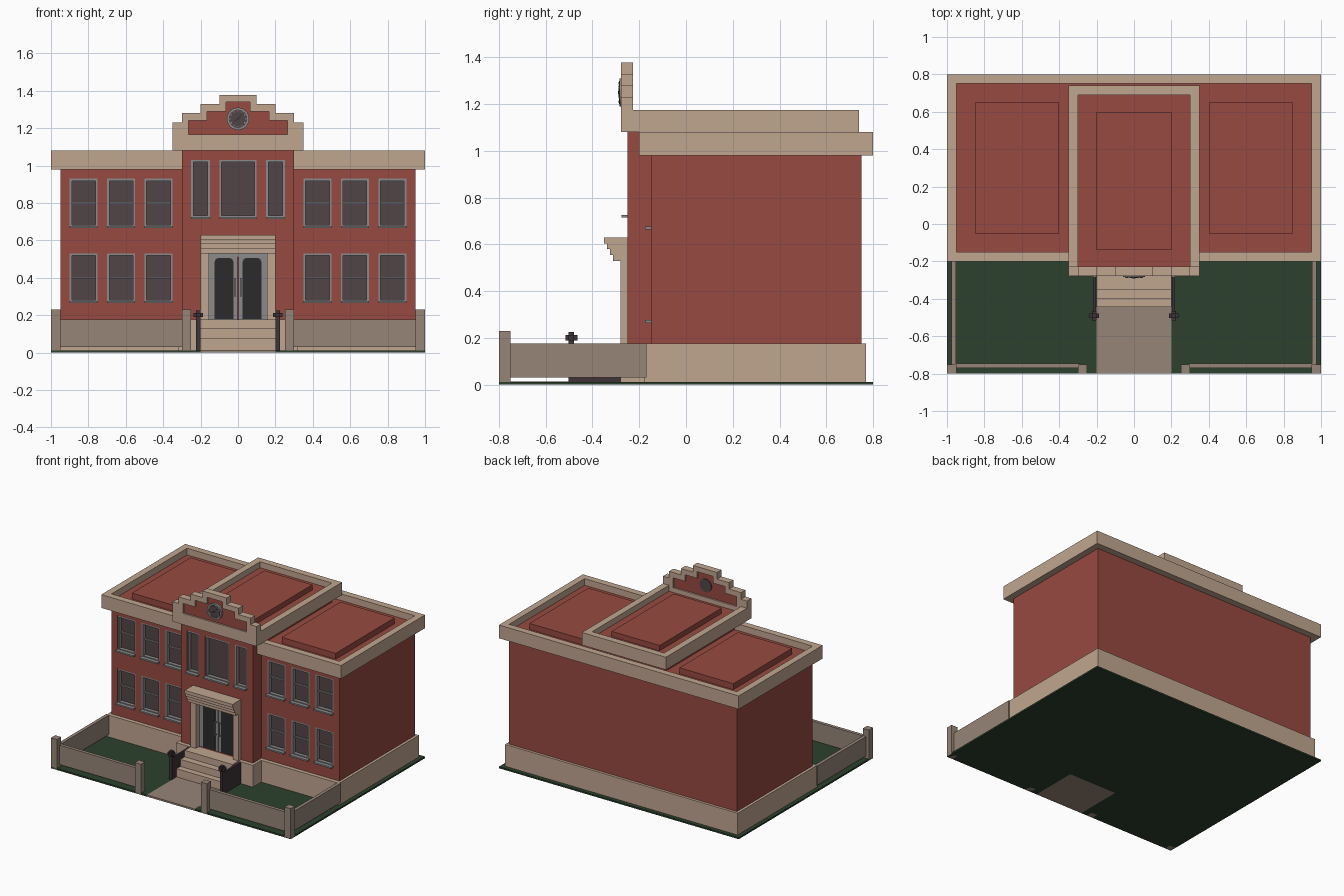
import bpy, bmesh, math

if "Cube" in bpy.data.objects:
    bpy.data.objects.remove(bpy.data.objects["Cube"], do_unlink=True)


def material(name, r, g, b):
    m = bpy.data.materials.new(name)
    m.use_nodes = True
    m.diffuse_color = (r, g, b, 1)
    m.node_tree.nodes["Principled BSDF"].inputs["Base Color"].default_value = (r, g, b, 1)
    return m


BRICK = material("red brick", 0.31, 0.068, 0.052)
STONE = material("tan stone", 0.53, 0.38, 0.28)
TAUPE = material("taupe stone", 0.31, 0.235, 0.19)
GRASS = material("dark green grass", 0.025, 0.051, 0.026)
GREY = material("grey trim", 0.26, 0.26, 0.26)
GLASS = material("brown window glass", 0.085, 0.06, 0.062)
BLACK = material("black door glass", 0.024, 0.024, 0.025)
IRON = material("dark iron", 0.047, 0.033, 0.037)


def finish(bm, name, mat):
    bmesh.ops.recalc_face_normals(bm, faces=bm.faces)
    me = bpy.data.meshes.new(name)
    bm.to_mesh(me)
    bm.free()
    me.materials.append(mat)
    ob = bpy.data.objects.new(name, me)
    bpy.context.collection.objects.link(ob)
    return ob


def boxes(name, mat, *bounds):
    """One object of boxes, each given as x0, x1, y0, y1, z0, z1."""
    bm = bmesh.new()
    for x0, x1, y0, y1, z0, z1 in bounds:
        vs = bmesh.ops.create_cube(bm, size=1)["verts"]
        for v in vs:
            v.co = (x1 if v.co.x > 0 else x0, y1 if v.co.y > 0 else y0,
                    z1 if v.co.z > 0 else z0)
    return finish(bm, name, mat)


def prism(name, mat, pts, a, b, axis="y"):
    """Extrude an outline in xz along y, in yz along x, or in xy along z."""
    place = {"y": lambda p, t: (p[0], t, p[1]),
             "x": lambda p, t: (t, p[0], p[1]),
             "z": lambda p, t: (p[0], p[1], t)}[axis]
    bm = bmesh.new()
    lo = [bm.verts.new(place(p, a)) for p in pts]
    hi = [bm.verts.new(place(p, b)) for p in pts]
    bm.faces.new(lo)
    bm.faces.new(hi[::-1])
    for i in range(len(pts)):
        j = (i + 1) % len(pts)
        bm.faces.new((lo[i], lo[j], hi[j], hi[i]))
    return finish(bm, name, mat)


def cut(ob, cutter):
    cutter.hide_render = True
    mod = ob.modifiers.new("opening", "BOOLEAN")
    mod.operation, mod.solver, mod.object = "DIFFERENCE", "EXACT", cutter
    bpy.context.view_layer.objects.active = ob
    bpy.ops.object.modifier_apply(modifier=mod.name)
    bpy.data.objects.remove(cutter, do_unlink=True)


def ring(x, y0, y1, w, z0, z1):
    """Rectangular parapet, symmetric in x."""
    return [(-x, x, y1 - w, y1, z0, z1), (-x, x, y0, y0 + w, z0, z1),
            (-x, -x + w, y0 + w, y1 - w, z0, z1), (x - w, x, y0 + w, y1 - w, z0, z1)]


def frame(x0, x1, z0, z1, y0, y1, w):
    return [(x0, x0 + w, y0, y1, z0, z1), (x1 - w, x1, y0, y1, z0, z1),
            (x0 + w, x1 - w, y0, y1, z0, z0 + w), (x0 + w, x1 - w, y0, y1, z1 - w, z1)]


def circle(x, z, r, n=24):
    return [(x + r * math.cos(math.tau * i / n), z + r * math.sin(math.tau * i / n))
            for i in range(n)]


# Lawn with a paved path let into it
prism("lawn", GRASS, [(-1, -.8), (-.2, -.8), (-.2, -.44), (.2, -.44), (.2, -.8),
                      (1, -.8), (1, .8), (-1, .8)], 0, .012, "z")
boxes("path", TAUPE, (-.2, .2, -.8, -.44, 0, .013))

# Plinth, walls and flat roofs
boxes("plinth", STONE, (-.97, .97, -.18, .77, .01, .176), (-.32, .32, -.28, -.1, .01, .176))
main_wall = boxes("main_walls", BRICK, (-.95, .95, -.15, .75, .17, 1.03))
centre_wall = boxes("centre_walls", BRICK, (-.3, .3, -.25, .69, .17, 1.13))
boxes("main_parapet", STONE, *ring(1, -.2, .8, .05, .98, 1.08))
boxes("centre_parapet", STONE, *ring(.35, -.25, .74, .05, 1.08, 1.175)[:1],
      *[(x, x + .05, -.23, .69, 1.08, 1.175) for x in (-.35, .3)])
boxes("roof_panels", BRICK, (-.85, -.4, -.05, .65, 1.02, 1.075),
      (.4, .85, -.05, .65, 1.02, 1.075), (-.2, .2, -.14, .6, 1.12, 1.17))

# Window openings
wing = [(s * c - .075, s * c + .075, z, z + .26)
        for s in (-1, 1) for c in (.425, .625, .825) for z in (.27, .67)]
centre = [(-.25, -.15, .72, 1.03), (-.1, .1, .72, 1.03), (.15, .25, .72, 1.03)]
cut(main_wall, boxes("cutter", BRICK, *[(a, b, -.2, -.11, c, d) for a, b, c, d in wing]))
cut(centre_wall, boxes("cutter", BRICK, (-.155, .155, -.3, -.21, .176, .53),
                       *[(a, b, -.3, -.21, c, d) for a, b, c, d in centre]))

# Window frames, panes and sills
for label, group, y in (("wing", wing, -.15), ("centre", centre, -.25)):
    frames, sills, panes = [], [], []
    for a, b, c, d in group:
        frames += frame(a, b, c, d, y + .003, y + .04, .012)
        sills.append((a, b, y - .025, y + .03, c - .005, c + .006))
        panes.append((a, b, y + .03, y + .036, c, d))
        if label == "wing":
            m = (c + d) / 2
            frames.append((a, b, y + .018, y + .032, m - .005, m + .005))
    boxes(label + "_window_frames", GREY, *frames)
    boxes(label + "_window_sills", GREY, *sills)
    boxes(label + "_window_panes", GLASS, *panes)

# Entrance surround and stepped canopy
boxes("door_surround", STONE, (-.2, -.155, -.28, -.24, .17, .53), (.155, .2, -.28, -.24, .17, .53))
boxes("door_canopy", STONE, *[(-.2, .2, y, -.24, .53 + i * .025, .555 + i * .025)
                              for i, y in enumerate((-.313, -.325, -.338, -.35))])

# Double door with glazed leaves and pull handles
boxes("door_leaves", GREY, (-.155, -.002, -.235, -.212, .176, .53),
      (.002, .155, -.235, -.212, .176, .53), (-.155, .155, -.24, -.23, .512, .53))
for side, s in (("right", -1), ("left", 1)):
    outline = [(.025, .18), (.125, .18), (.125, .485), (.119, .5), (.105, .506),
               (.045, .506), (.031, .5), (.025, .485)]
    prism(side + "_door_glass", BLACK, [(s * x, z) for x, z in outline], -.239, -.23)
    boxes(side + "_door_handle", GREY, (s * .016 - .004, s * .016 + .004, -.255, -.248, .3, .4),
          *[(s * .016 - .004, s * .016 + .004, -.25, -.23, z, z + .008) for z in (.3, .392)])

# Entrance steps
prism("entrance_steps", STONE, [(-.26, .005), (-.445, .005), (-.445, .075), (-.4, .075),
                                (-.4, .128), (-.35, .128), (-.35, .177), (-.26, .177)],
      -.2, .2, "x")

# Solid railings with finial posts
for side, s in (("right", -1), ("left", 1)):
    x, y = s * .212, -.49
    boxes(side + "_railing", IRON, (x - .008, x + .008, y, -.27, .01, .17),
          (x - .012, x + .012, y - .012, y + .012, .01, .226),
          (x - .025, x + .025, y - .012, y + .012, .19, .212),
          (x - .012, x + .012, y - .025, y + .025, .19, .212))

# Yard fence
boxes("fence_posts", TAUPE, *[(x, x + .05, -.8, -.75, 0, .23) for x in (-1, -.3, .25, .95)])
boxes("fence_panels", TAUPE, (-.96, -.29, -.77, -.745, .03, .176), (.29, .96, -.77, -.745, .03, .176),
      (-.977, -.952, -.76, -.17, .03, .176), (.952, .977, -.76, -.17, .03, .176))


# Stepped gable with a framed brick panel
def stepped(z0, tiers):
    right = [(tiers[0][0], z0)]
    for i, (x, z) in enumerate(tiers):
        right.append((x, z))
        if i + 1 < len(tiers):
            right.append((tiers[i + 1][0], z))
    return right + [(-x, z) for x, z in reversed(right)]


gable = prism("gable", STONE, stepped(1.08, [(.35, 1.23), (.3, 1.28), (.2, 1.328), (.1, 1.378)]),
              -.278, -.226)
panel = stepped(1.165, [(.265, 1.24), (.165, 1.29), (.065, 1.34)])
cut(gable, prism("cutter", STONE, panel, -.3, -.2))
prism("gable_panel", BRICK, panel, -.266, -.238)

# Clock showing on both sides of the gable
prism("clock_rim", GREY, circle(0, 1.25, .06), -.284, -.25)
prism("clock_face", GLASS, circle(0, 1.25, .049), -.286, -.232)
ticks = [(x - .003, x + .003, -.288, -.285, z - .003, z + .003) for x, z in circle(0, 1.25, .042, 12)]
boxes("clock_ticks", GREY, *ticks)
prism("clock_hub", IRON, circle(0, 1.25, .007, 12), -.291, -.285)
for name, ang, length in (("hour_hand", 215, .024), ("minute_hand", 50, .036)):
    c, s = math.cos(math.radians(ang)), math.sin(math.radians(ang))
    prism(name, IRON, [(c * u - s * v, 1.25 + s * u + c * v) for u, v in
                       ((0, -.003), (length, -.003), (length, .003), (0, .003))], -.289, -.285)
